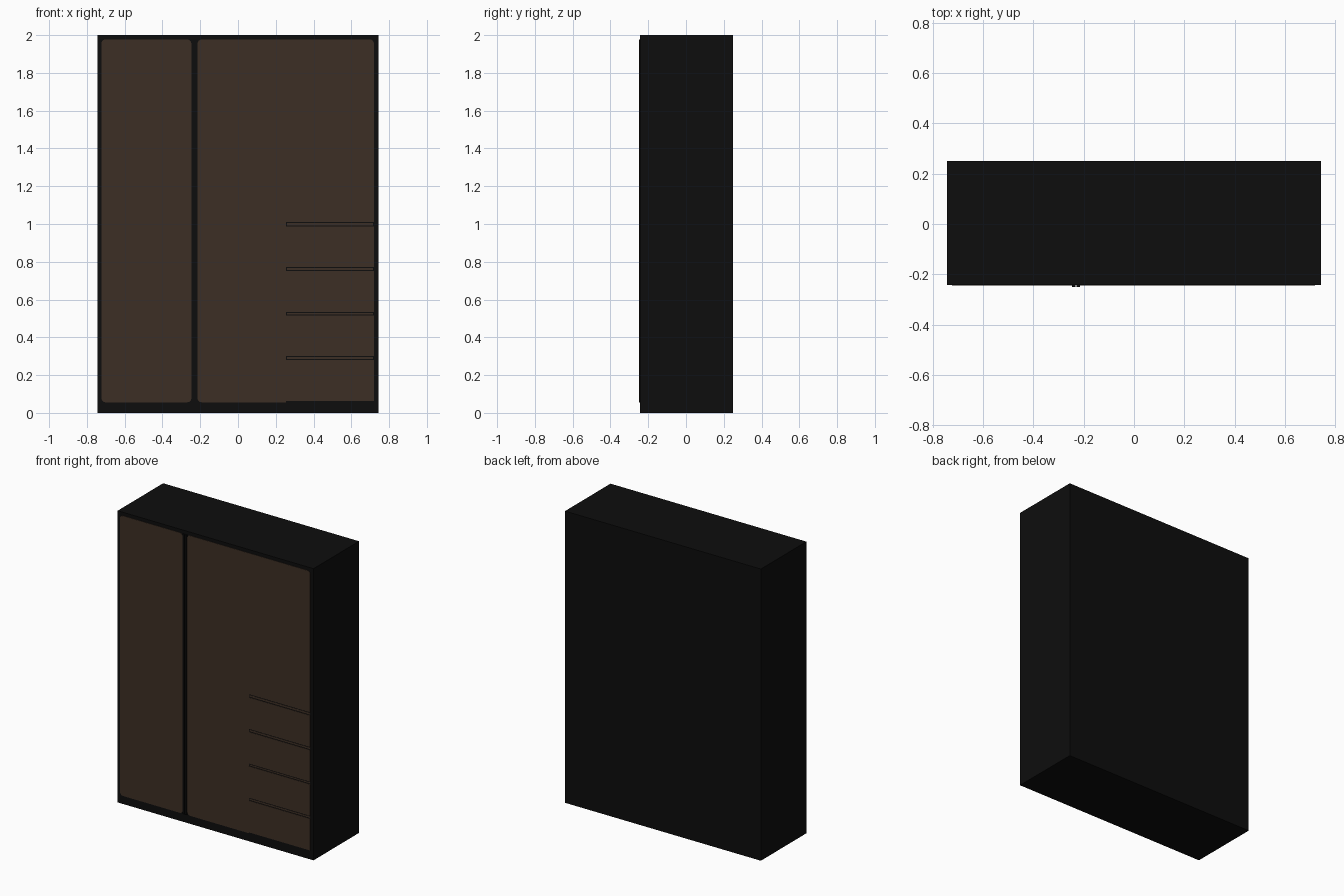
import bpy, bmesh, math

if "Cube" in bpy.data.objects:
    bpy.data.objects.remove(bpy.data.objects["Cube"])


def material(name, rgb):
    m = bpy.data.materials.new(name)
    m.diffuse_color = (*rgb, 1)
    m.use_nodes = True
    m.node_tree.nodes["Principled BSDF"].inputs["Base Color"].default_value = m.diffuse_color
    return m


black = material("black lacquer", (0.004, 0.004, 0.004))
brown = material("dark brown wood", (0.046, 0.028, 0.018))


def plate(name, outline, y_front, y_back, mat):
    """Extrude an (x, z) outline from y_front to y_back."""
    bm = bmesh.new()
    face = bm.faces.new([bm.verts.new((x, y_front, z)) for x, z in outline])
    ext = bmesh.ops.extrude_face_region(bm, geom=[face])["geom"]
    bmesh.ops.translate(bm, vec=(0, y_back - y_front, 0),
                        verts=[v for v in ext if isinstance(v, bmesh.types.BMVert)])
    bmesh.ops.recalc_face_normals(bm, faces=bm.faces)
    me = bpy.data.meshes.new(name)
    bm.to_mesh(me)
    bm.free()
    me.materials.append(mat)
    ob = bpy.data.objects.new(name, me)
    bpy.context.collection.objects.link(ob)
    return ob


def rect(x0, x1, z0, z1):
    return [(x0, z0), (x1, z0), (x1, z1), (x0, z1)]


def corner(cx, cz, r, start):
    """Quarter circle, counter-clockwise from the start angle."""
    return [(cx + r * math.cos(math.radians(start + 15 * i)),
             cz + r * math.sin(math.radians(start + 15 * i))) for i in range(7)]


FRONT, FACE = -0.243, -0.2455
R, Z0, Z1 = 0.022, 0.056, 1.977

# Cabinet body
plate("cabinet_body", rect(-0.743, 0.743, 0, 2), FRONT, 0.25, black)

# Left door with rounded corners
xl, xr = -0.723, -0.247
plate("left_door",
      corner(xl + R, Z0 + R, R, 180) + corner(xr - R, Z0 + R, R, 270)
      + corner(xr - R, Z1 - R, R, 0) + corner(xl + R, Z1 - R, R, 90),
      FACE, FRONT + 0.003, brown)

# Right front: door and drawers, notched by the drawer grooves
xl, xr, xs = -0.214, 0.72, 0.254
grooves = [(0.280, 0.300), (0.516, 0.534), (0.751, 0.772), (0.988, 1.010)]
outline = corner(xl + R, Z0 + R, R, 180) + [(xs, Z0), (xs, 0.062), (xr, 0.062)]
for a, b in grooves:
    outline += [(xr, a), (xs, a), (xs, b), (xr, b)]
outline += corner(xr - R, Z1 - R, R, 0) + corner(xl + R, Z1 - R, R, 90)
plate("right_door_and_drawers", outline, FACE, FRONT + 0.003, brown)

# Finger pulls filling the drawer grooves, leaving a dark line around each
for i, (a, b) in enumerate(grooves):
    plate(f"drawer_pull_{i + 1}", rect(xs + 0.005, xr - 0.004, a + 0.005, b - 0.005),
          FACE + 0.001, FRONT + 0.003, brown)

# Two full-height handle strips between the doors
for side, x in (("left", -0.240), ("right", -0.221)):
    plate(f"{side}_handle_strip", rect(x - 0.007, x + 0.007, Z0, Z1),
          -0.25, FRONT + 0.003, black)
